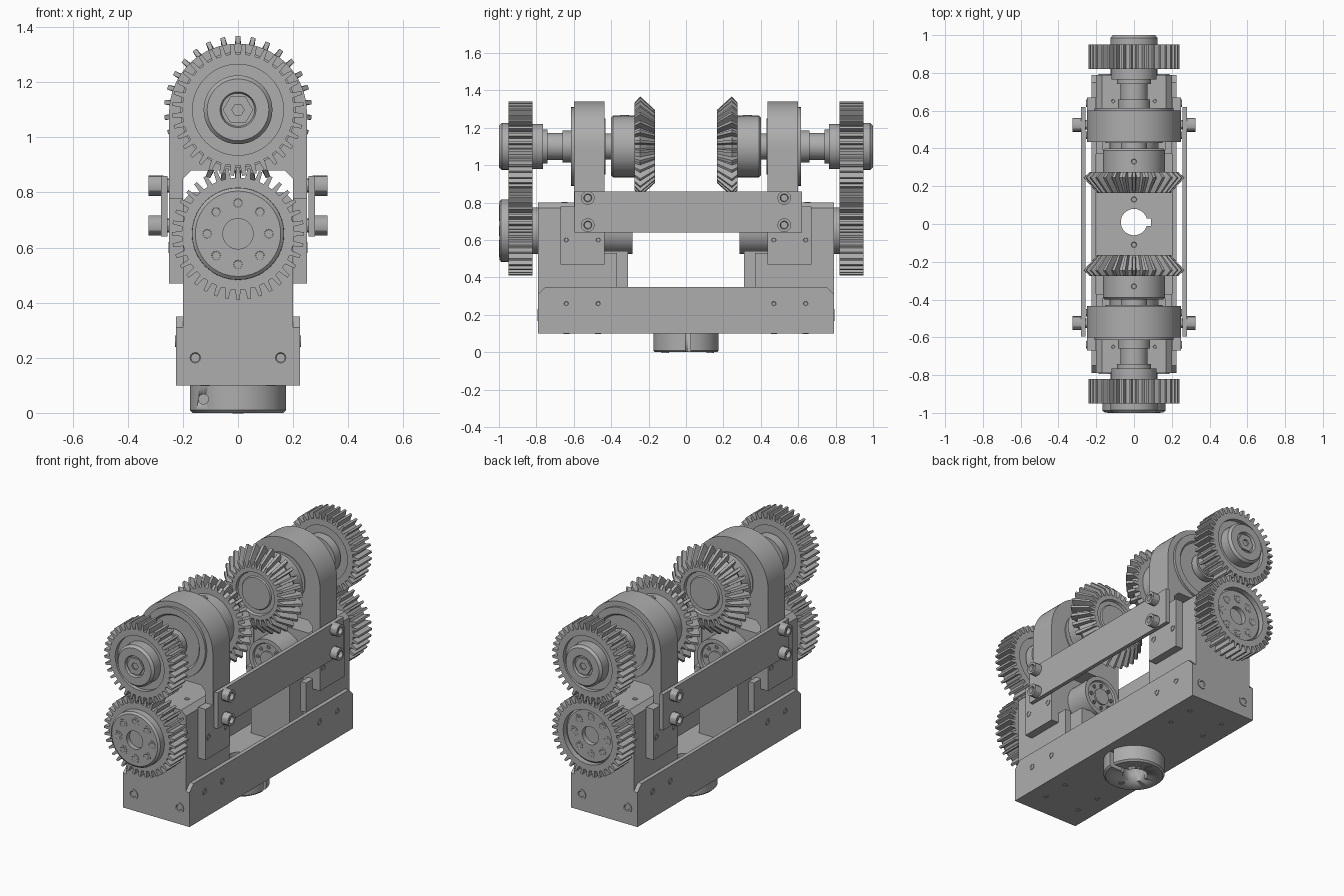
import bpy, bmesh, math
from mathutils import Matrix

if "Cube" in bpy.data.objects:
    bpy.data.objects.remove(bpy.data.objects["Cube"], do_unlink=True)

STEEL = bpy.data.materials.new("machined_grey")
STEEL.use_nodes = True
STEEL.diffuse_color = (0.42, 0.42, 0.42, 1)
STEEL.node_tree.nodes["Principled BSDF"].inputs["Base Color"].default_value = (0.42, 0.42, 0.42, 1)


def finish(name, bm, smooth=True):
    bmesh.ops.remove_doubles(bm, verts=bm.verts, dist=1e-5)
    bmesh.ops.recalc_face_normals(bm, faces=bm.faces)
    me = bpy.data.meshes.new(name)
    bm.to_mesh(me)
    bm.free()
    me.materials.append(STEEL)
    ob = bpy.data.objects.new(name, me)
    bpy.context.collection.objects.link(ob)
    bpy.ops.object.select_all(action="DESELECT")
    ob.select_set(True)
    bpy.context.view_layer.objects.active = ob
    if smooth:
        bpy.ops.object.shade_smooth_by_angle(angle=math.radians(30))
    return ob


def box(name, x, y, z):
    """Box from (low, high) ranges."""
    bm = bmesh.new()
    size = [abs(r[1] - r[0]) for r in (x, y, z)]
    mid = [(r[0] + r[1]) / 2 for r in (x, y, z)]
    bmesh.ops.create_cube(bm, size=1, matrix=Matrix.Translation(mid) @ Matrix.Diagonal((*size, 1)))
    return finish(name, bm, False)


def extrude(name, outline, low, high, axis="y"):
    """Outline in xz pushed along y, or in yz pushed along x."""
    bm = bmesh.new()
    place = (lambda a, b, d: (a, d, b)) if axis == "y" else (lambda a, b, d: (d, a, b))
    rings = [[bm.verts.new(place(a, b, d)) for a, b in outline] for d in (low, high)]
    n = len(outline)
    for ring in rings:
        bm.faces.new(ring)
    for i in range(n):
        j = (i + 1) % n
        bm.faces.new((rings[0][i], rings[0][j], rings[1][j], rings[1][i]))
    return finish(name, bm)


def spin(name, profile, centre, axis="y", n=40, teeth=0, phase=0, twist=0):
    """Closed solid of revolution; entries are (depth, radius) or (depth, tip, root) for teeth."""
    bm = bmesh.new()
    shape = [(0.0, 1), (0.3, 1), (0.42, 0), (0.88, 0)]
    if teeth:
        steps = [((t + f + phase) / teeth, k) for t in range(teeth) for f, k in shape]
    else:
        steps = [(i / n, 1) for i in range(n)]
    rings = []
    for entry in profile:
        d, tip, root = entry[0], entry[1], entry[-1]
        ring = []
        for t, k in steps:
            a = math.tau * t
            r = tip if k else root
            u, v = r * math.cos(a), r * math.sin(a)
            p = {"x": (d, u, v), "y": (u, d, v), "z": (u, v, d)}[axis]
            ring.append(bm.verts.new([p[i] + centre[i] for i in range(3)]))
        rings.append(ring)
    m = len(steps)
    for q, ring in enumerate(rings):
        after = rings[(q + 1) % len(rings)]
        if profile[q][1] == 0 and profile[(q + 1) % len(rings)][1] == 0:
            continue
        for i in range(m):
            j = (i + 1) % m
            bm.faces.new((ring[i], ring[j], after[j], after[i]))
    return finish(name, bm)


def cut(ob, *cutters):
    for c in cutters:
        mod = ob.modifiers.new("cut", "BOOLEAN")
        mod.operation, mod.solver, mod.object = "DIFFERENCE", "EXACT", c
        bpy.context.view_layer.objects.active = ob
        bpy.ops.object.modifier_apply(modifier=mod.name)


def screw(name, centre, axis, out, r=0.022, head=0.006):
    """Round head with a hexagonal-looking socket, facing along out (+1 or -1)."""
    prof = [(-0.01, 0), (-0.01, r), (head, r), (head, r * 0.6), (head - min(0.02, head), r * 0.5),
            (head - min(0.02, head), 0)]
    spin(name, [(d * out, q) for d, q in prof], centre, axis, n=12)


# Base channel: floor, two chamfered walls
floor = box("base_floor", (-0.225, 0.225), (-0.79, 0.79), (0.1, 0.16))
wall = [(-0.79, 0.1), (0.79, 0.1), (0.79, 0.31), (0.75, 0.35), (-0.75, 0.35), (-0.79, 0.31)]
for s in (-1, 1):
    extrude("base_wall", wall, s * 0.2, s * 0.225, "x")

# Mounting hub under the base, with keyed bore and clamp hole
hub = spin("mount_hub", [(0, 0), (0, 0.165), (0.01, 0.175), (0.1, 0.175), (0.1, 0)], (0, 0.0, 0), "z", 48)
bore = spin("bore_cutter", [(-0.1, 0), (-0.1, 0.07), (0.3, 0.07), (0.3, 0)], (0, 0.01, 0), "z", 32)
key = box("key_cutter", (0, 0.09), (-0.01, 0.03), (-0.1, 0.3))
slot = box("slot_cutter", (0, 0.3), (-0.004, 0.024), (-0.1, 0.099))
pin = spin("pin_cutter", [(-0.3, 0), (-0.3, 0.018), (0, 0.018), (0, 0)], (-0.125, 0, 0.05), "y", 16)
cut(floor, bore, key)
cut(hub, bore, key, slot, pin)
for c in (bore, key, slot, pin):
    bpy.data.objects.remove(c, do_unlink=True)
for s in (-1, 1):
    screw("floor_screw", (0, s * 0.12 + 0.01, 0.16), "z", 1, 0.025)
    screw("hub_screw", (0, s * 0.12 + 0.01, 0), "z", -1, 0.02, 0.003)

UP, LOW = 1.1, 0.65
gear = [(0.82, 0.24, 0.203), (0.95, 0.24, 0.203), (0.95, 0.165), (0.82, 0.165)]

for s, end in ((-1, "front"), (1, "back")):
    def turn(name, prof, z, n=40, **kw):
        return spin(end + "_" + name, [(s * p[0], *p[1:]) for p in prof], (0, 0, z), "y", n, **kw)

    def span(a, b):
        return (min(s * a, s * b), max(s * a, s * b))

    # Motor block with chamfered top, inner motor body and side tabs
    block = [(-0.2, 0.16), (0.2, 0.16), (0.2, 0.77), (0.17, 0.8), (-0.17, 0.8), (-0.2, 0.77)]
    extrude(end + "_block", block, s * 0.44, s * 0.79)
    box(end + "_motor_body", (-0.13, 0.13), span(0.31, 0.44), (0.16, 0.54))
    turn("motor_flange", [(0.44, 0), (0.44, 0.125), (0.285, 0.125), (0.285, 0.1), (0.295, 0.095),
                          (0.295, 0.05), (0.285, 0.05), (0.285, 0)], LOW)
    for i in range(8):
        a = math.tau * i / 8
        screw(end + "_flange_screw", (0.073 * math.cos(a), s * 0.295, LOW + 0.073 * math.sin(a)), "y", -s, 0.012)

    # Arched bearing bracket straddling the block
    arc = [(0.25 * math.cos(math.pi * i / 32), 1.09 + 0.25 * math.sin(math.pi * i / 32)) for i in range(33)]
    arch = [(0.2, 0.47), (0.25, 0.47)] + arc + [(-0.25, 0.47), (-0.2, 0.47), (-0.2, 0.85),
                                                 (-0.17, 0.88), (0.17, 0.88), (0.2, 0.85)]
    extrude(end + "_arch_bracket", arch, s * 0.435, s * 0.6)
    turn("bearing_cap", [(0.59, 0), (0.59, 0.21), (0.615, 0.21), (0.615, 0.17), (0.603, 0.16), (0.603, 0)], UP)
    turn("inner_bearing", [(0.44, 0), (0.44, 0.15), (0.43, 0.15), (0.43, 0)], UP)

    for side in (-1, 1):
        xs = sorted((side * 0.2, side * 0.25))
        box(end + "_bracket_foot", xs, span(0.435, 0.67), (0.47, 0.78))
        box(end + "_side_tab", sorted((side * 0.165, side * 0.2)), span(0.37, 0.45), (0.35, 0.53))
        for y in (0.47, 0.64):
            screw("foot_screw", (side * 0.25, s * y, 0.6), "x", side, 0.02, 0.003)
            screw("wall_screw", (side * 0.225, s * y, 0.26), "x", side, 0.02, 0.003)
            screw("underside_screw", (side * 0.12, s * y, 0.1), "z", -1, 0.016, 0.003)
        screw("end_screw", (side * 0.155, s * 0.79, 0.2), "y", s, 0.032, 0.004)
        screw("block_top_screw", (side * 0.11, s * 0.65, 0.8), "z", 1, 0.016, 0.003)
        for z in (0.68, 0.825):
            screw("link_bolt", (side * 0.28, s * 0.525, z), "x", side, 0.037, 0.045)
            spin("link_spacer", [(0.245, 0), (0.245, 0.025), (0.27, 0.025), (0.27, 0)] if side > 0 else
                 [(-0.245, 0), (-0.245, 0.025), (-0.27, 0.025), (-0.27, 0)], (0, s * 0.525, z), "x", 12)

    # Upper shaft, stepped collars and spur gear
    turn("upper_shaft", [(0.3, 0), (0.3, 0.07), (0.615, 0.07), (0.615, 0.085), (0.66, 0.085), (0.66, 0.072),
                         (0.74, 0.072), (0.74, 0.09), (0.765, 0.09), (0.765, 0.12), (0.82, 0.12), (0.82, 0)], UP)
    turn("upper_gear", gear, UP, teeth=36, phase=0.35)
    turn("upper_gear_hub", [(0.83, 0), (0.83, 0.17), (0.925, 0.17), (0.925, 0.125), (0.985, 0.125), (1.0, 0.112),
                            (1.0, 0.065), (0.985, 0.06), (0.985, 0)], UP)
    turn("shaft_nut", [(0.98, 0), (0.98, 0.055), (0.996, 0.055), (0.996, 0.022), (0.985, 0.022), (0.985, 0)], UP, 6)

    # Lower spur gear; the front one carries a bolted hub, the back one a recessed web
    turn("lower_shaft", [(0.78, 0), (0.78, 0.125), (0.84, 0.125), (0.84, 0)], LOW)
    turn("lower_gear", gear, LOW, teeth=36, phase=0.85)
    face = 0.998 if s < 0 else 0.925
    web = [(0.83, 0), (0.83, 0.17), (face - 0.01, 0.167), (face, 0.155), (face, 0.055), (face - 0.03, 0.055),
           (face - 0.03, 0)]
    turn("lower_gear_web", web, LOW)
    for i in range(8):
        a = math.tau * i / 8
        screw(end + "_gear_screw", (0.112 * math.cos(a), s * face, LOW + 0.112 * math.sin(a)), "y", s, 0.028, 0.002)

    # Bevel gear facing the middle
    turn("bevel_hub", [(0.4, 0), (0.4, 0.155), (0.39, 0.165), (0.265, 0.165), (0.265, 0)], UP)
    turn("bevel_gear", [(0.275, 0), (0.275, 0.15), (0.275, 0.235, 0.2), (0.245, 0.268, 0.22), (0.165, 0.195, 0.155),
                        (0.165, 0.13), (0.18, 0.125), (0.18, 0.1), (0.172, 0.095), (0.172, 0)],
         UP, teeth=30, phase=0.35)
    screw("bevel_set_screw", (0, s * 0.33, UP + 0.165), "z", 1, 0.024, 0.003)

# Side links joining the two brackets
for side in (-1, 1):
    box("side_link", sorted((side * 0.256, side * 0.28)), (-0.595, 0.62), (0.64, 0.86))
